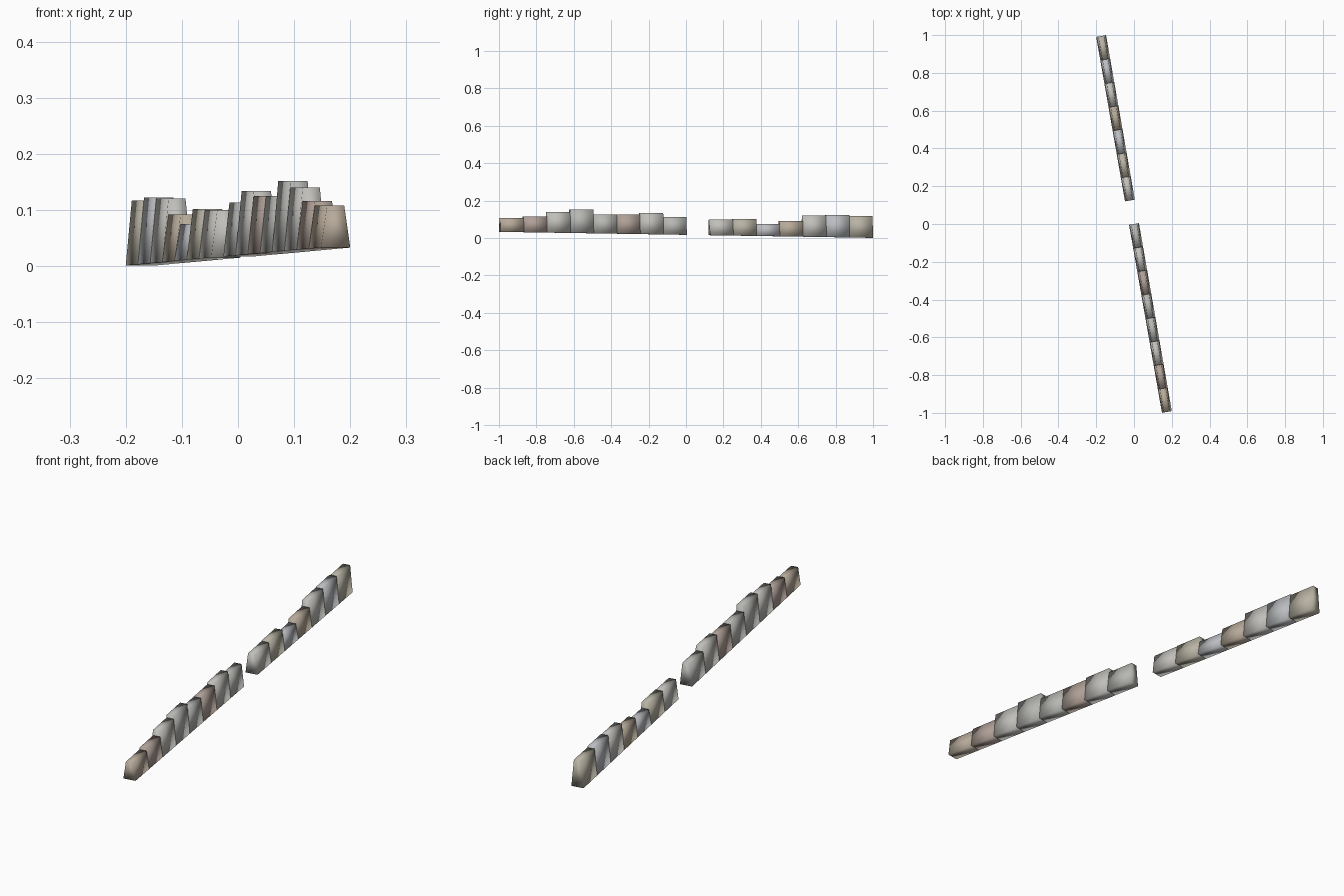
import bpy, bmesh
from mathutils import Vector

if "Cube" in bpy.data.objects:
    bpy.data.objects.remove(bpy.data.objects["Cube"])

# Row centreline: from the front end to the back end, base rising gently
start = Vector((0.174, -0.995, 0.033))
end = Vector((-0.174, 0.995, 0.001))
SLOTS = 16
along = end - start
side = Vector((-along.y, along.x, 0)).normalized() * -1
HALF_BASE, HALF_TOP = 0.0265, 0.0155

# Stone top heights by slot (None = missing stone) and colour key
stones = [(0.108, "tan"), (0.116, "brown"), (0.140, "pale"), (0.152, "grey"),
          (0.125, "grey"), (0.125, "brown"), (0.134, "pale"), (0.113, "grey"),
          None,
          (0.100, "pale"), (0.102, "sand"), (0.075, "cool"), (0.092, "tan"),
          (0.120, "pale"), (0.122, "cool"), (0.117, "sand")]

palette = {"tan": (0.47, 0.40, 0.32), "brown": (0.43, 0.35, 0.31),
           "pale": (0.53, 0.52, 0.49), "grey": (0.47, 0.47, 0.45),
           "cool": (0.50, 0.51, 0.53), "sand": (0.48, 0.45, 0.37)}
mats = {}
for key, rgb in palette.items():
    mats[key] = bpy.data.materials.new("stone_" + key)
    mats[key].diffuse_color = (*rgb, 1)


def edging_stone(index, top, key):
    """Tapered block: wide foot, narrow top, soft shading."""
    bm = bmesh.new()
    bmesh.ops.create_cube(bm, size=2)
    for v in bm.verts:
        t = (index + (v.co.y + 1) / 2) / SLOTS
        foot = start + along * t
        upper = v.co.z > 0
        half = HALF_TOP if upper else HALF_BASE
        p = foot + side * half * (1 if v.co.x > 0 else -1)
        if upper:
            p.z = top
        v.co = p
    bmesh.ops.recalc_face_normals(bm, faces=bm.faces)
    for f in bm.faces:
        f.smooth = True
    mesh = bpy.data.meshes.new("edging_stone")
    bm.to_mesh(mesh)
    bm.free()
    mesh.materials.append(mats[key])
    obj = bpy.data.objects.new(f"edging_stone_{index + 1}", mesh)
    bpy.context.collection.objects.link(obj)


# Lay the row, leaving the gap
for i, stone in enumerate(stones):
    if stone:
        edging_stone(i, *stone)

for m in bpy.data.materials:
    if m.users and not m.is_grease_pencil:
        m.use_nodes = True
        m.node_tree.nodes["Principled BSDF"].inputs["Base Color"].default_value = m.diffuse_color
